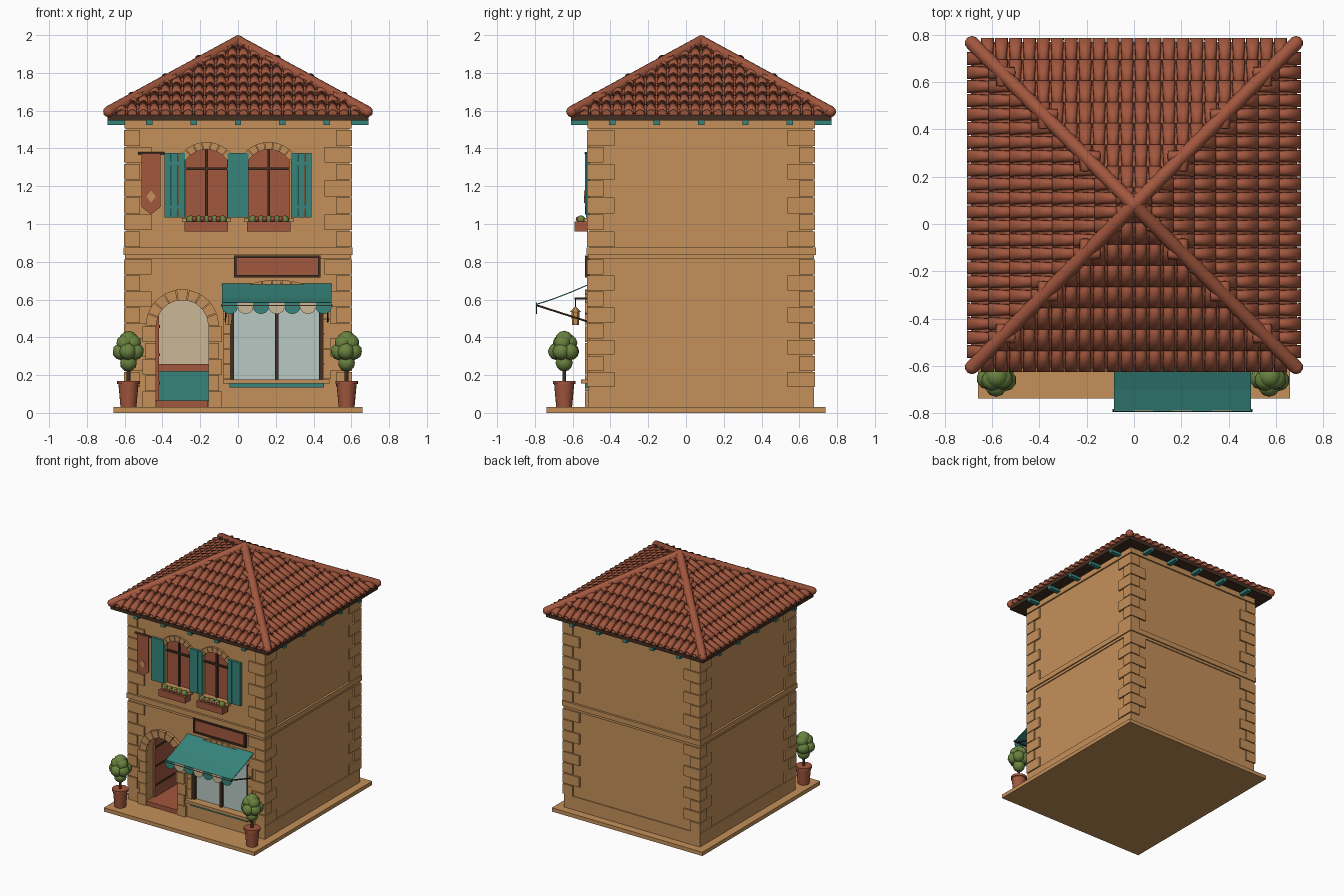
import bpy, bmesh, math
from mathutils import Vector, Matrix

if "Cube" in bpy.data.objects:
    bpy.data.objects.remove(bpy.data.objects["Cube"])

CY, W = 0.08, 0.59          # house centre in y, wall half width
F = CY - W                  # front wall plane


def material(name, rgb):
    m = bpy.data.materials.new(name)
    m.use_nodes = True
    m.diffuse_color = (*rgb, 1)
    m.node_tree.nodes["Principled BSDF"].inputs["Base Color"].default_value = (*rgb, 1)
    return m


STONE = material("sandstone", (0.55, 0.28, 0.10))
CLAY = material("terracotta", (0.36, 0.095, 0.048))
TEAL = material("teal_paint", (0.037, 0.235, 0.20))
CREAM = material("cream", (0.60, 0.48, 0.31))
GLASS = material("pale_glass", (0.48, 0.58, 0.55))
WOOD = material("dark_wood", (0.054, 0.027, 0.015))
LEAF = material("leaf_green", (0.14, 0.225, 0.05))
PETAL = material("flower_red", (0.36, 0.06, 0.05))


def finish(name, bm, mat, smooth=False):
    bmesh.ops.recalc_face_normals(bm, faces=bm.faces)
    me = bpy.data.meshes.new(name)
    bm.to_mesh(me)
    bm.free()
    me.materials.append(mat)
    ob = bpy.data.objects.new(name, me)
    bpy.context.collection.objects.link(ob)
    if smooth:
        bpy.ops.object.select_all(action='DESELECT')
        ob.select_set(True)
        bpy.context.view_layer.objects.active = ob
        bpy.ops.object.shade_smooth_by_angle(angle=math.radians(40))
    return ob


def add_prism(bm, pts, a, b, axis='y'):
    """Extrude a closed (x, z) profile along y, or a (y, z) profile along x."""
    place = (lambda p, t: (p[0], t, p[1])) if axis == 'y' else (lambda p, t: (t, *p))
    near, far = [[bm.verts.new(place(p, t)) for p in pts] for t in (a, b)]
    bm.faces.new(near)
    bm.faces.new(far[::-1])
    for i in range(len(pts)):
        j = (i + 1) % len(pts)
        bm.faces.new((near[i], far[i], far[j], near[j]))


def add_box(bm, x0, x1, y0, y1, z0, z1):
    add_prism(bm, [(x0, z0), (x1, z0), (x1, z1), (x0, z1)], y0, y1)


def add_rod(bm, p, q, r, r2=None, seg=12):
    p, q = Vector(p), Vector(q)
    m = Matrix.Translation((p + q) / 2) @ (q - p).to_track_quat('Z', 'Y').to_matrix().to_4x4()
    bmesh.ops.create_cone(bm, cap_ends=True, segments=seg, radius1=r,
                          radius2=r if r2 is None else r2, depth=(q - p).length, matrix=m)


def add_ball(bm, c, r):
    bmesh.ops.create_icosphere(bm, subdivisions=2, radius=r, matrix=Matrix.Translation(c))


def make(name, mat, add, items, smooth=False):
    bm = bmesh.new()
    for it in items:
        add(bm, *it)
    return finish(name, bm, mat, smooth)


def arc(cx, cz, r, half, n=14):
    return [(cx + r * math.sin(a), cz + r * math.cos(a))
            for a in (half - 2 * half * i / n for i in range(n + 1))]


def arched(cx, half, z0, cz, r):
    return [(cx - half, z0), (cx + half, z0)] + arc(cx, cz, r, math.asin(half / r))


def voussoirs(name, cx, cz, r0, r1, half, n, y0):
    bm = bmesh.new()
    for i in range(n):
        a, b = [half * (2 * (i + t) / n - 1) for t in (0.04, 0.96)]
        pts = [(cx + r * math.sin(t), cz + r * math.cos(t))
               for r, t in ((r0, a), (r1, a), (r1, b), (r0, b))]
        add_prism(bm, pts, y0, F + 0.02)
    finish(name, bm, STONE)


def cut(ob, cutter):
    mod = ob.modifiers.new("cut", 'BOOLEAN')
    mod.operation, mod.solver, mod.object = 'DIFFERENCE', 'EXACT', cutter
    bpy.context.view_layer.objects.active = ob
    bpy.ops.object.modifier_apply(modifier=mod.name)


def ring(h, z0, z1):
    return (-h, h, CY - h, CY + h, z0, z1)


# Walls with the room, door and window openings cut out
DX, SX = -0.295, 0.205
door_shape = arched(DX, 0.138, 0.02, 0.46, 0.1381)
shop_shape = arched(SX, 0.245, 0.175, 0.27, 0.395)
win_shapes = [arched(x, 0.11, 1.03, 1.264, 0.131) for x in (-0.167, 0.163)]
walls = make("walls", STONE, add_box, [ring(W, 0.03, 1.55)])
plinth = make("plinth", STONE, add_box, [ring(0.597, 0.03, 0.135)])
room = make("room_cutter", STONE, add_box, [(-0.54, 0.54, F + 0.07, 0.45, 0.06, 0.8)])
door_cut = make("door_cutter", STONE, add_prism, [(door_shape, F - 0.1, F + 0.2)])
recess = make("window_cutter", STONE, add_prism,
              [(s, F - 0.1, F + 0.03) for s in win_shapes + [shop_shape]])
for tool in (room, door_cut, recess):
    cut(walls, tool)
for tool in (room, door_cut):
    cut(plinth, tool)
for tool in (room, door_cut, recess):
    bpy.data.objects.remove(tool)
make("base_slab", STONE, add_box, [(-0.66, 0.66, -0.738, 0.738, 0, 0.03)])
make("string_course", STONE, add_box, [ring(0.607, 0.835, 0.875), ring(0.598, 0.815, 0.835)])
make("cornice", STONE, add_box, [ring(0.602, 1.505, 1.55)])

# Alternating corner stones
stones = []
for z0, z1, n in ((0.135, 0.815, 8), (0.875, 1.5, 7)):
    h = (z1 - z0) / n
    for i in range(n):
        lx, ly = (0.145, 0.085) if i % 2 else (0.085, 0.145)
        for sx in (-1, 1):
            for sy in (-1, 1):
                xs = sorted((sx * 0.603, sx * (0.603 - lx)))
                ys = sorted((CY + sy * 0.603, CY + sy * (0.603 - ly)))
                stones.append((*xs, *ys, z0 + i * h + 0.003, z0 + (i + 1) * h - 0.003))
make("corner_stones", STONE, add_box, stones)

# Roof: eave board, brackets, deck, barrel tiles, hips
make("eave_board", WOOD, add_box, [ring(0.69, 1.547, 1.578)])
brackets = []
for t in (-0.47, -0.235, 0, 0.235, 0.47):
    for s in (-1, 1):
        a, b = sorted((s * 0.58, s * 0.69))
        brackets += [(t - 0.017, t + 0.017, CY + a, CY + b, 1.525, 1.55),
                     (a, b, CY + t - 0.017, CY + t + 0.017, 1.525, 1.55)]
make("eave_brackets", TEAL, add_box, brackets)
EAVE, SLOPE = 1.578, 0.54
bm = bmesh.new()
bmesh.ops.create_cone(bm, cap_ends=True, segments=4, radius1=0.69 * math.sqrt(2), radius2=0,
                      depth=0.69 * SLOPE, matrix=Matrix.Translation((0, CY, EAVE + 0.345 * SLOPE))
                      @ Matrix.Rotation(math.pi / 4, 4, 'Z'))
finish("roof_deck", bm, CLAY)

bm = bmesh.new()
STEP, COL, SEG = 0.09, 0.059, 8
for side in range(4):
    turn = Matrix.Translation((0, CY, 0)) @ Matrix.Rotation(side * math.pi / 2, 4, 'Z')
    for row in range(8):
        d = 0.706 - row * STEP
        for c in range(-12, 12):
            u = (c + 0.5) * COL
            if abs(u) > d - 0.035:
                continue
            ends = []
            for dist, r, lift in ((d, 0.028, 0.012), (max(d - 0.112, 0.0), 0.022, 0.0)):
                z = EAVE + (0.69 - dist) * SLOPE + lift
                ends.append([bm.verts.new(turn @ Vector((u - r * math.cos(math.pi * k / SEG), -dist,
                             z + r * math.sin(math.pi * k / SEG)))) for k in range(SEG + 1)])
            for k in range(SEG):
                bm.faces.new((ends[0][k], ends[0][k + 1], ends[1][k + 1], ends[1][k]))
tiles = finish("roof_tiles", bm, CLAY, True)
mod = tiles.modifiers.new("thickness", 'SOLIDIFY')
mod.thickness, mod.offset = 0.006, -1

apex = (0, CY, 1.968)
corners = [(sx * 0.685, CY + sy * 0.685, 1.595) for sx in (-1, 1) for sy in (-1, 1)]
make("hip_ridges", CLAY, add_rod, [(c, apex, 0.03) for c in corners], True)
make("hip_ends", CLAY, add_ball, [(c, 0.03) for c in corners] + [(apex, 0.032)], True)

# Doorway: arch, jamb stones, open door and the room behind it
voussoirs("door_arch", DX, 0.46, 0.138, 0.195, math.pi / 2, 9, F - 0.025)
jambs = []
for i in range(5):
    w = 0.195 if i % 2 else 0.21
    z = 0.03 + i * 0.086
    jambs += [(DX - w, DX - 0.138, F - 0.025, F + 0.02, z, z + 0.083),
              (DX + 0.138, DX + w, F - 0.025, F + 0.02, z, z + 0.083)]
make("door_jambs", STONE, add_box, jambs)
door_y = F + 0.2
make("open_door", CLAY, add_prism, [(arched(door_y, 0.135, 0.065, 0.46, 0.1351), -0.433, -0.418, 'x')])
make("door_straps", WOOD, add_box, [(-0.419, -0.414, F + 0.07, F + 0.32, z, z + 0.015)
                                    for z in (0.15, 0.3, 0.45)])
make("floor", CLAY, add_box, [(-0.432, -0.158, F - 0.02, 0.44, 0.031, 0.065)])
make("room_back", CREAM, add_box, [(-0.53, 0.53, 0.43, 0.445, 0.062, 0.79)])
make("counter", TEAL, add_box, [(-0.5, 0.3, 0.15, 0.3, 0.062, 0.22)])
make("counter_top", CLAY, add_box, [(-0.51, 0.31, 0.13, 0.32, 0.22, 0.26)])

# Shop window
voussoirs("shop_arch", SX, 0.27, 0.395, 0.435, 0.67, 11, F - 0.015)
make("shop_jambs", STONE, add_box,
     [(SX + s * 0.265 - 0.02, SX + s * 0.265 + 0.02, F - 0.015, F + 0.02, 0.18 + i * 0.08, 0.257 + i * 0.08)
      for s in (-1, 1) for i in range(5)])
make("shop_glass", GLASS, add_prism, [(shop_shape, F + 0.02, F + 0.029)])
make("shop_frame", WOOD, add_box, [(x - 0.01, x + 0.01, F, F + 0.025, 0.175, 0.6)
                                   for x in (SX - 0.235, SX, SX + 0.235)])
make("shop_sill", STONE, add_box, [(-0.08, 0.485, F - 0.045, F + 0.03, 0.155, 0.178)])
make("shop_sill_trim", TEAL, add_box, [(-0.045, 0.455, F - 0.025, F + 0.01, 0.135, 0.155)])

# Awning with scalloped valance and struts
A0, A1 = -0.085, 0.495
cloth = [(F, 0.685), (-0.61, 0.642), (-0.7, 0.607), (-0.79, 0.578)]
make("awning", TEAL, add_prism, [(cloth + [(y, z - 0.006) for y, z in cloth[::-1]], A0, A1, 'x')])
w = (A1 - A0) / 7
for k, (name, mat) in enumerate((("teal_scallops", TEAL), ("cream_scallops", CREAM))):
    shapes = []
    for i in range(k, 7, 2):
        x = A0 + (i + 0.5) * w
        curve = [(x + w / 2 * math.cos(a), 0.56 - 0.036 * math.sin(a))
                 for a in (math.pi * j / 10 for j in range(11))]
        shapes.append(([(x - w / 2, 0.585), (x + w / 2, 0.585)] + curve, -0.793, -0.789))
    make(name, mat, add_prism, shapes)
rods = [((A0 - 0.005, -0.788, 0.569), (A1 + 0.005, -0.788, 0.569), 0.006)]
rods += [((x, -0.788, 0.569), (x, F, 0.48), 0.005) for x in (A0 + 0.02, A1 - 0.02)]
make("awning_rods", WOOD, add_rod, rods, True)

# Hanging lantern
LX, LY = -0.05, -0.585
make("lantern_bracket", WOOD, add_rod, [((LX, F, 0.605), (LX, LY - 0.005, 0.605), 0.005),
                                        ((LX, LY, 0.605), (LX, LY, 0.55), 0.003)])
make("lantern", STONE, add_rod, [((LX, LY, 0.465), (LX, LY, 0.535), 0.018, 0.022, 6),
                                 ((LX, LY, 0.535), (LX, LY, 0.56), 0.029, 0.005, 6)])

# Sign board
make("sign_panel", CLAY, add_box, [(-0.015, 0.43, F - 0.015, F + 0.01, 0.725, 0.825)])
make("sign_frame", WOOD, add_box,
     [(-0.022, 0.437, F - 0.024, F, z, z + 0.013) for z in (0.717, 0.82)] +
     [(x, x + 0.013, F - 0.024, F, 0.717, 0.833) for x in (-0.022, 0.424)])

# Upper windows, shutters and flower boxes
shutters, battens = [], []
for x in (-0.335, 0, 0.335):
    shutters += [(x - 0.055 + i * 0.037, x - 0.019 + i * 0.037, F - 0.02, F, 1.035, 1.375) for i in range(3)]
    battens += [(x - 0.05, x + 0.05, F - 0.015, F, z, z + 0.02) for z in (1.08, 1.31)]
make("shutters", TEAL, add_box, shutters)
make("shutter_battens", TEAL, add_box, battens)
for side, x, shape in zip(("right", "left"), (-0.167, 0.163), win_shapes):
    voussoirs(side + "_window_arch", x, 1.264, 0.131, 0.171, 0.98, 7, F - 0.015)
    make(side + "_window_pane", CLAY, add_prism, [(shape, F + 0.02, F + 0.029)])
    make(side + "_window_bars", WOOD, add_box, [(x - 0.007, x + 0.007, F + 0.005, F + 0.025, 1.03, 1.394),
                                               (x - 0.11, x + 0.11, F + 0.005, F + 0.025, 1.285, 1.298)])
    make(side + "_window_sill", STONE, add_box, [(x - 0.13, x + 0.13, F - 0.03, F + 0.03, 1.01, 1.032)])
    make(side + "_flower_box", CLAY, add_box, [(x - 0.115, x + 0.115, F - 0.08, F - 0.01, 0.96, 1.012)])
    make(side + "_box_leaves", LEAF, add_ball,
         [((x + i * 0.042, F - 0.045, 1.022), 0.024) for i in range(-2, 3)], True)
    make(side + "_box_flowers", PETAL, add_ball,
         [((x + (i + 0.5) * 0.042, F - 0.06, 1.026), 0.014) for i in range(-2, 2)], True)

# Hanging banner
make("banner_rod", WOOD, add_rod, [((-0.53, F - 0.02, 1.375), (-0.39, F - 0.02, 1.375), 0.007),
                                   ((-0.46, F - 0.02, 1.375), (-0.46, F, 1.375), 0.006)])
make("banner", CLAY, add_prism, [([(-0.51, 1.37), (-0.51, 1.09), (-0.46, 1.05), (-0.41, 1.09),
                                   (-0.41, 1.37)], F - 0.025, F - 0.017)])
make("banner_diamond", STONE, add_prism, [([(-0.46, 1.112), (-0.435, 1.145), (-0.46, 1.178),
                                            (-0.485, 1.145)], F - 0.029, F - 0.024)])

# Potted bushes
for side, x in (("right", -0.58), ("left", 0.575)):
    y = -0.645
    make(side + "_pot", CLAY, add_rod, [((x, y, 0.03), (x, y, 0.152), 0.042, 0.053, 20),
                                        ((x, y, 0.152), (x, y, 0.17), 0.06, 0.06, 20)], True)
    make(side + "_trunk", WOOD, add_rod, [((x, y, 0.16), (x, y, 0.3), 0.01)])
    balls = [((x, y, 0.265), 0.046), ((x, y, 0.385), 0.05)]
    for n, off, z, r in ((5, 0.04, 0.325, 0.046), (3, 0.025, 0.37, 0.045)):
        balls += [((x + off * math.cos(a), y + off * math.sin(a), z), r)
                  for a in (math.tau * i / n - 0.4 for i in range(n))]
    make(side + "_bush", LEAF, add_ball, balls, True)
